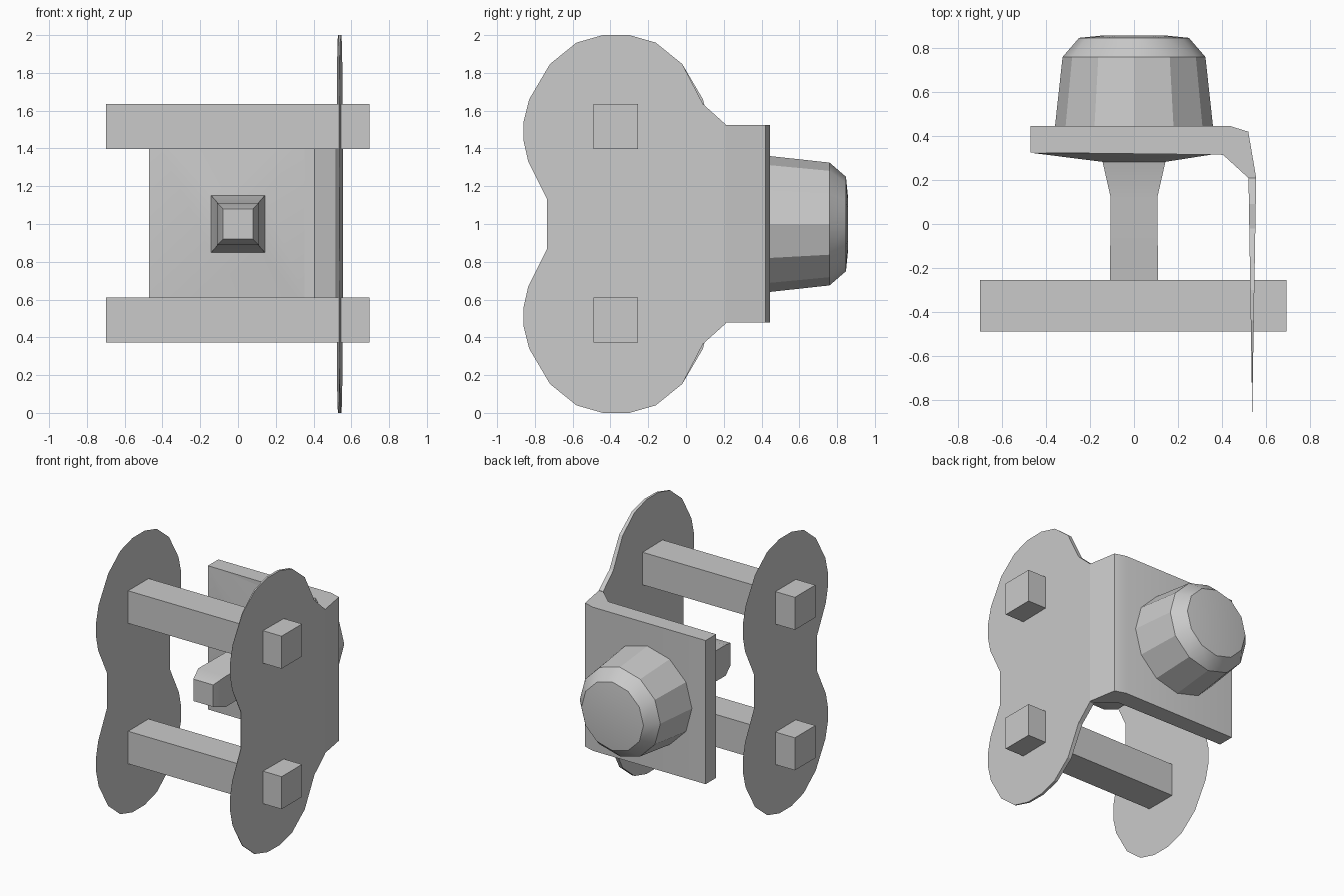
import bpy, bmesh, math

if "Cube" in bpy.data.objects:
    bpy.data.objects.remove(bpy.data.objects["Cube"], do_unlink=True)

steel = bpy.data.materials.new("plain_grey")
steel.use_nodes = True
GREY = (0.59, 0.59, 0.59, 1)
steel.diffuse_color = GREY
steel.node_tree.nodes["Principled BSDF"].inputs["Base Color"].default_value = GREY


def finish(name, bm, smooth=None, closed=True):
    if closed:
        bmesh.ops.recalc_face_normals(bm, faces=bm.faces)
    mesh = bpy.data.meshes.new(name)
    bm.to_mesh(mesh)
    bm.free()
    mesh.materials.append(steel)
    obj = bpy.data.objects.new(name, mesh)
    bpy.context.collection.objects.link(obj)
    if smooth:
        bpy.ops.object.select_all(action='DESELECT')
        bpy.context.view_layer.objects.active = obj
        obj.select_set(True)
        bpy.ops.object.shade_smooth_by_angle(angle=math.radians(smooth))
    return obj


def loft(name, rings, smooth=None):
    """Skin matching rings of points and cap both ends."""
    bm = bmesh.new()
    loops = [[bm.verts.new(p) for p in ring] for ring in rings]
    for a, b in zip(loops, loops[1:]):
        for i in range(len(a)):
            j = (i + 1) % len(a)
            bm.faces.new((a[i], a[j], b[j], b[i]))
    bm.faces.new(loops[0])
    bm.faces.new(loops[-1])
    return finish(name, bm, smooth)


def rect(x0, x1, y, z0, z1):
    return [(x0, y, z0), (x1, y, z0), (x1, y, z1), (x0, y, z1)]


# Peanut outline: one quarter as offsets from the waist centre
MID_Y, MID_Z = -0.37, 1.0
quarter = [(0.07, 1.0), (0.21, 0.96), (0.35, 0.847), (0.46, 0.66),
           (0.49, 0.54), (0.49, 0.44), (0.465, 0.33), (0.365, 0.13)]
front_half = ([(MID_Y - y, MID_Z + z) for y, z in quarter]
              + [(MID_Y - y, MID_Z - z) for y, z in reversed(quarter)])
back_half = [(2 * MID_Y - y, z) for y, z in reversed(front_half)]

# Free cheek: a paper-thin sheet
bm = bmesh.new()
bm.faces.new([bm.verts.new((-0.543, y, z)) for y, z in front_half + back_half])
finish("free_cheek", bm, closed=False)

# Joined cheek: the back edge runs into the bent neck and thickens towards it
neck = [(0.09, 0.635), (0.21, 0.527)]
top_back = [(MID_Y + y, z) for y, z in quarter[:3]] + neck
joined = (front_half + [(y, MID_Z - z) for y, z in top_back]
          + [(y, MID_Z + z) for y, z in reversed(top_back)])


def cheek_side(spread):
    return [(0.538 + spread * (y + 0.86) / 1.07, y, z) for y, z in joined]


loft("joined_cheek", [cheek_side(-0.017), cheek_side(0.018)])

# Back plate with its rounded bend
bend = [(0.52, 0.21), (0.405, 0.315), (-0.47, 0.325), (-0.47, 0.445),
        (0.44, 0.445), (0.52, 0.42), (0.556, 0.21)]
loft("back_plate", [[(x, y, z) for x, y in bend] for z in (0.478, 1.525)], 30)

# Square stud growing out of the shallow slope on the plate
loft("stud", [rect(-0.47, 0.405, 0.324, 0.478, 1.525)]
     + [rect(-w, w, y, MID_Z - h, MID_Z + h) for y, w, h in
        [(0.283, 0.143, 0.152), (0.12, 0.106, 0.11),
         (-0.3, 0.11, 0.112), (-0.4, 0.08, 0.08)]], 30)

# Cross bars
for name, z in (("lower_bar", 0.373), ("upper_bar", 1.397)):
    loft(name, [rect(-0.7, 0.695, y, z, z + 0.237) for y in (-0.49, -0.255)])

# Faceted knob on the back
SIDES = 12
angles = [math.tau * i / SIDES for i in range(SIDES)]
loft("knob", [[(r * math.cos(a), y, MID_Z + r * math.sin(a)) for a in angles]
              for y, r in [(0.44, 0.36), (0.76, 0.325),
                           (0.847, 0.25), (0.858, 0.14)]], 25)
